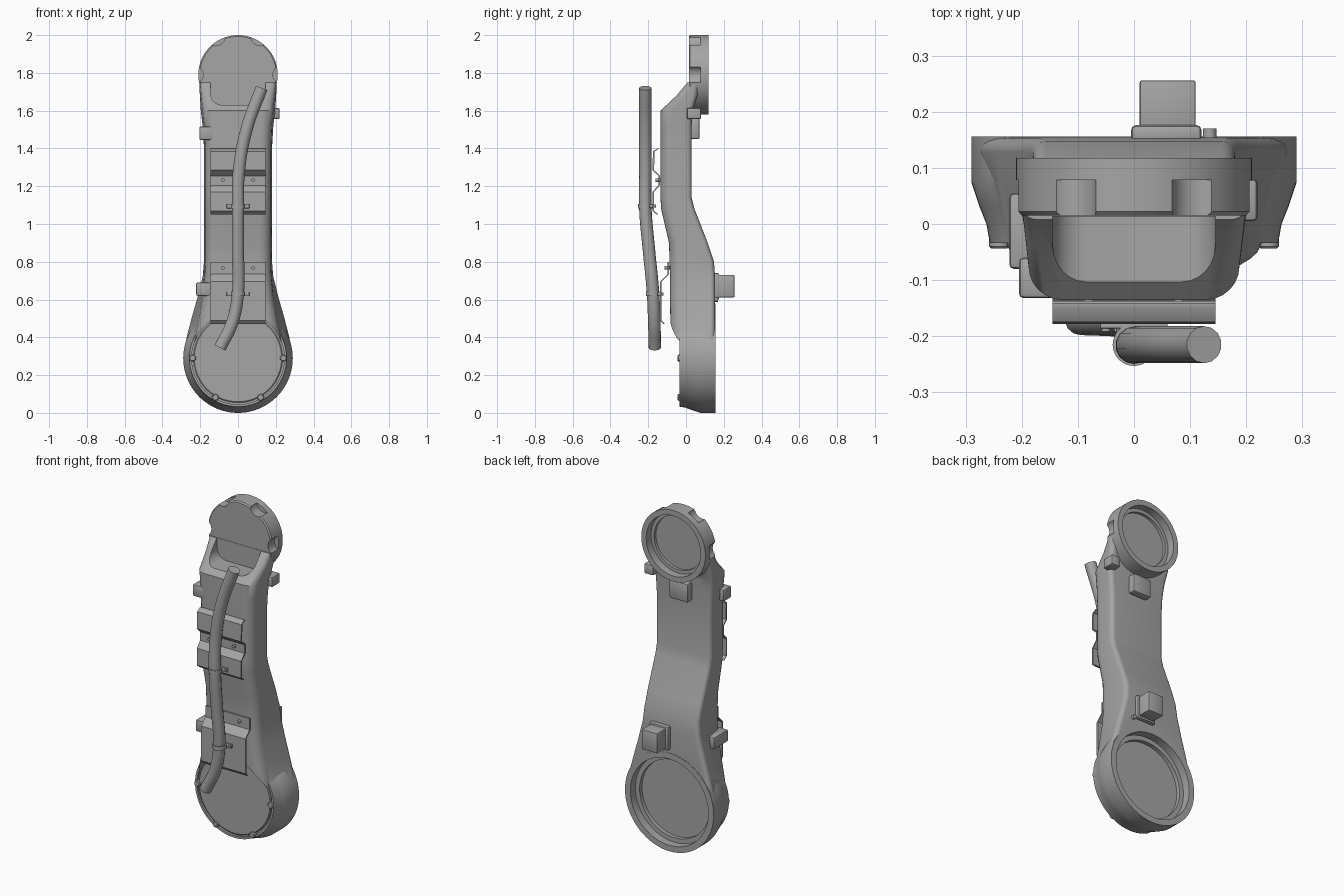
import bpy, bmesh, math
from mathutils import Vector

cube = bpy.data.objects.get("Cube")
if cube:
    bpy.data.objects.remove(cube)

grey = bpy.data.materials.new("plain grey")
grey.use_nodes = True
colour = (0.38, 0.38, 0.38, 1)
grey.diffuse_color = colour
grey.node_tree.nodes["Principled BSDF"].inputs["Base Color"].default_value = colour


def finish(obj, angle=35):
    obj.data.materials.clear()
    obj.data.materials.append(grey)
    bpy.ops.object.select_all(action='DESELECT')
    obj.select_set(True)
    bpy.context.view_layer.objects.active = obj
    bpy.ops.object.shade_smooth_by_angle(angle=math.radians(angle))
    return obj


def loft(name, rings):
    """Skin a list of matching point rings and cap both ends."""
    bm = bmesh.new()
    rows = [[bm.verts.new(p) for p in ring] for ring in rings]
    n = len(rows[0])
    for a, b in zip(rows, rows[1:]):
        for i in range(n):
            j = (i + 1) % n
            bm.faces.new((a[i], a[j], b[j], b[i]))
    bm.faces.new(rows[0])
    bm.faces.new(rows[-1])
    bmesh.ops.recalc_face_normals(bm, faces=bm.faces)
    mesh = bpy.data.meshes.new(name)
    bm.to_mesh(mesh)
    bm.free()
    obj = bpy.data.objects.new(name, mesh)
    bpy.context.collection.objects.link(obj)
    return finish(obj)


def turned(name, profile, x, z, sides=64):
    """Round part about the y direction from (radius, y) pairs."""
    turns = [math.tau * i / sides for i in range(sides)]
    return loft(name, [[(x + r * math.cos(t), y, z + r * math.sin(t)) for t in turns]
                       for r, y in profile])


def box(name, low, high, bevel=0.008):
    bm = bmesh.new()
    bmesh.ops.create_cube(bm, size=1)
    low, high = Vector(low), Vector(high)
    for v in bm.verts:
        v.co = (low + high) / 2 + v.co * (high - low)
    if bevel:
        bmesh.ops.bevel(bm, geom=bm.edges[:], offset=bevel, segments=2,
                        profile=0.5, affect='EDGES')
    mesh = bpy.data.meshes.new(name)
    bm.to_mesh(mesh)
    bm.free()
    obj = bpy.data.objects.new(name, mesh)
    bpy.context.collection.objects.link(obj)
    return finish(obj)


def combine(target, other, operation):
    mod = target.modifiers.new(operation, 'BOOLEAN')
    mod.operation, mod.solver, mod.object = operation, 'EXACT', other
    bpy.ops.object.select_all(action='DESELECT')
    target.select_set(True)
    bpy.context.view_layer.objects.active = target
    # keep the boolean first so the smoothing stays last
    bpy.ops.object.modifier_move_to_index(modifier=mod.name, index=0)
    bpy.ops.object.modifier_apply(modifier=mod.name)
    bpy.data.objects.remove(other)


def section(z, front_w, back_w, y0, y1):
    """Rounded cross-section of the arm at one height."""
    depth = y1 - y0
    corners = [(front_w, y0, -1, 1, 0.06), (back_w, y1, 1, 1, 0.025),
               (back_w, y1, 1, -1, 0.025), (front_w, y0, -1, -1, 0.06)]
    ring = []
    for k, (w, y, sy, sx, r) in enumerate(corners):
        r = min(r, depth * 0.42)
        for i in range(7):
            t = math.radians(90 * (k - 1) + 15 * i)
            ring.append((sx * (w - r) + r * math.cos(t), y - sy * r + r * math.sin(t), z))
    return ring


LOW_Z, TOP_Z = 0.29, 1.79

# Cranked arm body
arm = loft("arm_body", [section(*s) for s in [
    (0.30, 0.235, 0.283, -0.075, 0.154), (0.40, 0.228, 0.272, -0.08, 0.154),
    (0.50, 0.208, 0.246, -0.083, 0.154), (0.62, 0.187, 0.212, -0.085, 0.154),
    (0.72, 0.177, 0.187, -0.085, 0.154), (0.80, 0.175, 0.18, -0.087, 0.148),
    (0.90, 0.175, 0.18, -0.09, 0.115), (1.08, 0.175, 0.18, -0.132, 0.045),
    (1.14, 0.175, 0.18, -0.135, 0.03), (1.40, 0.175, 0.18, -0.135, 0.03),
    (1.52, 0.18, 0.187, -0.135, 0.03), (1.60, 0.188, 0.197, -0.135, 0.035),
    (1.68, 0.196, 0.202, -0.05, 0.06), (1.75, 0.2, 0.205, 0.008, 0.07)]])

# Recess in the arm above the lower cap
combine(arm, turned("cap_cut", [(0.245, -0.3), (0.245, -0.02)], 0, LOW_Z), 'DIFFERENCE')

# Pocket in front of the upper joint, rounded at the lower corners
pocket = []
for side in (-1, 1):
    for i in range(7):
        t = math.radians(180 + 15 * i + (90 if side > 0 else 0))
        pocket.append((side * 0.085 + 0.06 * math.cos(t), 1.69 + 0.06 * math.sin(t)))
pocket += [(0.145, 2.1), (-0.145, 2.1)]
combine(arm, loft("pocket_cut", [[(x, y, z) for x, z in pocket] for y in (-0.3, 0.013)]),
        'DIFFERENCE')

# Lower and upper joint housings
combine(arm, turned("lower_joint", [
    (0.235, -0.021), (0.245, -0.021), (0.245, -0.034), (0.257, -0.034), (0.263, 0.0),
    (0.275, 0.03), (0.29, 0.075), (0.29, 0.156)], 0, LOW_Z, 80), 'UNION')
combine(arm, turned("upper_joint", [
    (0.203, 0.015), (0.21, 0.022), (0.21, 0.118)], 0, TOP_Z, 80), 'UNION')

# Stepped bores in the back
combine(arm, turned("lower_bore", [
    (0.228, 0.085), (0.228, 0.108), (0.255, 0.108), (0.255, 0.3)], 0, LOW_Z), 'DIFFERENCE')
combine(arm, turned("upper_bore", [
    (0.158, 0.055), (0.158, 0.072), (0.178, 0.072), (0.178, 0.3)], 0, TOP_Z), 'DIFFERENCE')

# Scalloped bolt pockets on the upper rim
for degrees in (0, 60, 120, 180):
    t = math.radians(degrees)
    combine(arm, turned("scallop", [(0.05, -0.05), (0.05, 0.078)], 0.235 * math.cos(t),
                        TOP_Z + 0.235 * math.sin(t), 32), 'DIFFERENCE')
finish(arm)

# Lower front cap and its bolts
turned("lower_cap", [(0.236, -0.019), (0.236, -0.028), (0.231, -0.032)], 0, LOW_Z)
for degrees in (0, 180, 240, 300):
    t = math.radians(degrees)
    turned("cap_bolt", [(0.018, 0.0), (0.018, -0.04), (0.014, -0.044)],
           0.24 * math.cos(t), LOW_Z + 0.24 * math.sin(t), 16)

# Side lugs and back blocks
box("upper_right_lug", (-0.205, -0.132, 1.445), (-0.13, -0.06, 1.515))
box("lower_right_lug", (-0.222, -0.08, 0.62), (-0.14, 0.055, 0.69))
box("upper_left_lug", (0.16, 0.005, 1.555), (0.22, 0.08, 1.615))
box("back_upper_block", (-0.06, 0.02, 1.45), (0.06, 0.072, 1.56))
box("connector_base", (-0.005, 0.145, 0.60), (0.12, 0.176, 0.74))
box("connector_block", (0.01, 0.15, 0.612), (0.11, 0.256, 0.73), 0.004)
turned("back_pin", [(0.012, 0.14), (0.012, 0.17)], 0.135, 0.6, 12)


def bent_plate(name, path, thickness=0.009):
    """Folded sheet from a (y, z) path, as wide as the arm front."""
    outline = path + [(y + thickness, z) for y, z in reversed(path)]
    loft(name, [[(x, y, z) for y, z in outline] for x in (-0.145, 0.145)])


# Folded mounting plates and their fasteners
bent_plate("upper_plate", [(-0.15, 1.4), (-0.175, 1.385), (-0.178, 1.285), (-0.146, 1.255),
                           (-0.146, 1.205), (-0.178, 1.17), (-0.178, 1.07), (-0.155, 1.05)])
bent_plate("lower_plate", [(-0.098, 0.8), (-0.098, 0.735), (-0.138, 0.695),
                           (-0.138, 0.49), (-0.12, 0.47)])
for x in (-0.08, 0.08):
    for y, z in ((-0.146, 1.232), (-0.098, 0.768)):
        turned("plate_screw", [(0.009, y + 0.02), (0.009, y - 0.015)], x, z, 12)

# Hose
curve = bpy.data.curves.new("hose", 'CURVE')
curve.dimensions = '3D'
curve.bevel_depth, curve.bevel_resolution = 0.033, 5
curve.use_fill_caps = True
points = [(0.125, -0.215, 1.72), (0.045, -0.215, 1.5), (0.005, -0.215, 1.28),
          (0, -0.215, 1.08), (0, -0.195, 0.85), (0, -0.175, 0.64),
          (-0.03, -0.168, 0.48), (-0.095, -0.165, 0.345)]
spline = curve.splines.new('BEZIER')
spline.bezier_points.add(len(points) - 1)
for bp, co in zip(spline.bezier_points, points):
    bp.co = co
    bp.handle_left_type = bp.handle_right_type = 'AUTO'
hose = bpy.data.objects.new("hose", curve)
bpy.context.collection.objects.link(hose)
bpy.ops.object.select_all(action='DESELECT')
hose.select_set(True)
bpy.context.view_layer.objects.active = hose
bpy.ops.object.convert(target='MESH')
finish(bpy.context.view_layer.objects.active)

# Hose clamps with ears and screws
for z, y, seat in ((1.095, -0.215, -0.178), (0.63, -0.175, -0.138)):
    circle = [math.tau * i / 32 for i in range(32)]
    loft("hose_clamp", [[(0.038 * math.cos(t), y + 0.038 * math.sin(t), h) for t in circle]
                        for h in (z - 0.012, z + 0.012)])
    box("clamp_ears", (-0.06, seat - 0.008, z - 0.012), (0.06, seat + 0.002, z + 0.012), 0.002)
    for x in (-0.05, 0.05):
        turned("clamp_screw", [(0.008, seat + 0.02), (0.008, seat - 0.014)], x, z, 12)
